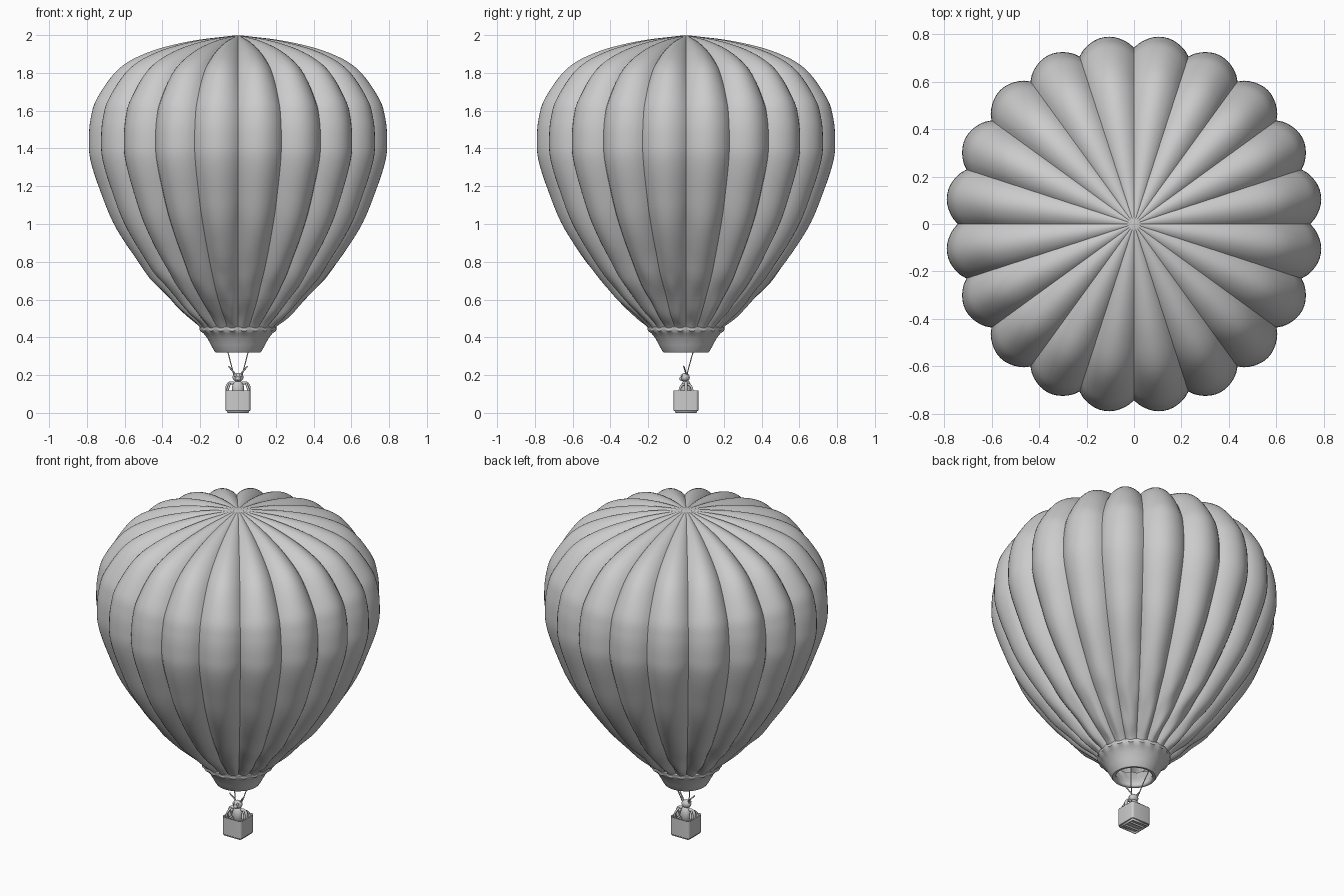
import bpy, bmesh, math
from mathutils import Vector, noise

if "Cube" in bpy.data.objects:
    bpy.data.objects.remove(bpy.data.objects["Cube"])

GORES, SEG = 20, 12


def finish(name, bm, angle=35):
    bmesh.ops.recalc_face_normals(bm, faces=bm.faces)
    me = bpy.data.meshes.new(name)
    bm.to_mesh(me)
    bm.free()
    ob = bpy.data.objects.new(name, me)
    bpy.context.collection.objects.link(ob)
    bpy.ops.object.select_all(action='DESELECT')
    ob.select_set(True)
    bpy.context.view_layer.objects.active = ob
    bpy.ops.object.shade_smooth_by_angle(angle=math.radians(angle))
    return ob


def spline(pts, steps):
    # Catmull-Rom curve through the points
    p = [Vector(q) for q in pts]
    p = [2 * p[0] - p[1]] + p + [2 * p[-1] - p[-2]]
    out = []
    for i in range(1, len(p) - 2):
        a, b, c, d = p[i - 1:i + 3]
        for s in range(steps):
            t = s / steps
            out.append(0.5 * (2 * b + (c - a) * t + (2 * a - 5 * b + 4 * c - d) * t * t
                              + (3 * b - a - 3 * c + d) * t ** 3))
    return out + [p[-2]]


def lathe(name, rows, cols, place, angle=35, cap=None):
    # grid of rings; place(i, angle) gives each point
    bm = bmesh.new()
    rings = [[bm.verts.new(place(i, 2 * math.pi * j / cols)) for j in range(cols)]
             for i in range(rows)]
    for a, b in zip(rings, rings[1:]):
        for j in range(cols):
            k = (j + 1) % cols
            bm.faces.new((a[j], a[k], b[k], b[j]))
    if cap:
        top = bm.verts.new(cap)
        for j in range(cols):
            bm.faces.new((rings[-1][j], rings[-1][(j + 1) % cols], top))
    return finish(name, bm, angle)


def tube(name, pts, radius, cyclic=False):
    cu = bpy.data.curves.new(name, 'CURVE')
    cu.dimensions = '3D'
    cu.bevel_depth = radius
    cu.bevel_resolution = 3
    cu.use_fill_caps = True
    sp = cu.splines.new('POLY')
    path = pts if cyclic else spline(pts, 5)
    sp.points.add(len(path) - 1)
    for q, v in zip(sp.points, path):
        q.co = (*v, 1)
    sp.use_cyclic_u = cyclic
    ob = bpy.data.objects.new(name, cu)
    bpy.context.collection.objects.link(ob)
    return ob


def ball(name, loc, scale):
    bpy.ops.mesh.primitive_uv_sphere_add(segments=24, ring_count=14, location=loc)
    ob = bpy.context.object
    ob.name = name
    ob.scale = scale
    bpy.ops.object.shade_smooth()
    return ob


# Envelope: puffed gores between sunken seams
crest = spline([(.19, .435), (.215, .465), (.312, .55), (.47, .717), (.648, .97), (.739, 1.18),
                (.79, 1.34), (.798, 1.45), (.788, 1.56), (.752, 1.67), (.635, 1.825),
                (.47, 1.913), (.255, 1.968), (.03, 1.997)], 6)


def envelope_point(i, a):
    p = crest[i]
    d = (crest[min(i + 1, len(crest) - 1)] - crest[max(i - 1, 0)]).normalized()
    normal = Vector((d.y, -d.x))
    depth = 0.055 * min(1, p.x / 0.65) ** 1.3
    sink = depth * (1 - abs(math.sin(a * GORES / 2)) ** 0.8)
    # slack, wrinkled cloth near the mouth
    slack = max(0, min(1, (0.9 - p.y) / 0.25)) * min(1, (p.y - .43) / .06)
    ripple = noise.noise(Vector((math.cos(a) * 6, math.sin(a) * 6, p.y * 9))) * 0.012 * slack
    r, z = p + normal * (ripple - sink)
    return (r * math.cos(a), r * math.sin(a), z)


lathe("envelope", len(crest), GORES * SEG, envelope_point, 30, (0, 0, 1.998))

# Skirt with a rolled lip and an inner wall
skirt = [(.185, .46), (.203, .452), (.203, .437), (.182, .42), (.162, .395), (.143, .36),
         (.127, .33), (.12, .321), (.108, .321), (.101, .328), (.102, .345), (.13, .39),
         (.17, .44), (.185, .46)]


def skirt_point(i, a):
    r, z = skirt[i]
    wave = 0.004 * math.cos(a * GORES) if z > .43 else 0
    return (r * math.cos(a), r * math.sin(a), z + wave)


lathe("skirt", len(skirt), 120, skirt_point, 50)

# Basket: rounded open box with a raised frame underneath
bm = bmesh.new()
bmesh.ops.create_cube(bm, size=1)
for v in bm.verts:
    v.co = Vector((v.co.x * .13, v.co.y * .13, .065 + v.co.z * .11))
up = [e for e in bm.edges if abs(e.verts[0].co.z - e.verts[1].co.z) > .05]
bmesh.ops.bevel(bm, geom=up, offset=.014, segments=4, affect='EDGES', profile=.5)
bm.normal_update()
lid = [f for f in bm.faces if f.normal.z > .9]
base = [f for f in bm.faces if f.normal.z < -.9]
bmesh.ops.inset_region(bm, faces=lid, thickness=.011)
bmesh.ops.translate(bm, vec=(0, 0, -.095), verts=lid[0].verts)
bmesh.ops.inset_region(bm, faces=base, thickness=.02)
bmesh.ops.translate(bm, vec=(0, 0, .004), verts=base[0].verts)
basket = finish("basket", bm, 35)
bev = basket.modifiers.new("soft_edges", 'BEVEL')
bev.width = .003
bev.segments = 2


def square(h, z, y_shift=0):
    return [Vector((x * h, y * h + y_shift, z)) for x, y in ((-1, -1), (1, -1), (1, 1), (-1, 1))]


tube("basket_foot_frame", square(.054, .007), .007, True)
for y in (-.022, .022):
    tube("basket_runner", [(-.05, y, .007), (.05, y, .007)], .006)

# Passenger: body, head and snout
ball("passenger_body", (0, 0, .125), (.033, .029, .05))
ball("passenger_head", (0, -.004, .188), (.029, .024, .024))
ball("passenger_snout", (0, -.024, .181), (.014, .012, .011))

for s in (-1, 1):
    # Antennae, arms over the rim, side hoops and ropes
    tube("antenna", [(s * .012, 0, .203), (s * .028, -.004, .222), (s * .05, -.012, .247)], .004)
    tube("arm", [(s * .022, 0, .158), (s * .045, 0, .157), (s * .058, 0, .135), (s * .055, 0, .1)], .009)
    hoop = [Vector((s * (.056 - .012 * max(0, math.sin(t))), .033 * math.cos(t), .12 + .034 * math.sin(t)))
            for t in (2 * math.pi * k / 24 for k in range(24))]
    tube("side_hoop", hoop, .006, True)
    tube("rope", [(s * .075, .068, .40), (s * .053, .037, .32), (s * .022, .004, .2)], .0028)
    ball("passenger_eye", (s * .014, -.022, .197), (.007, .006, .007))
